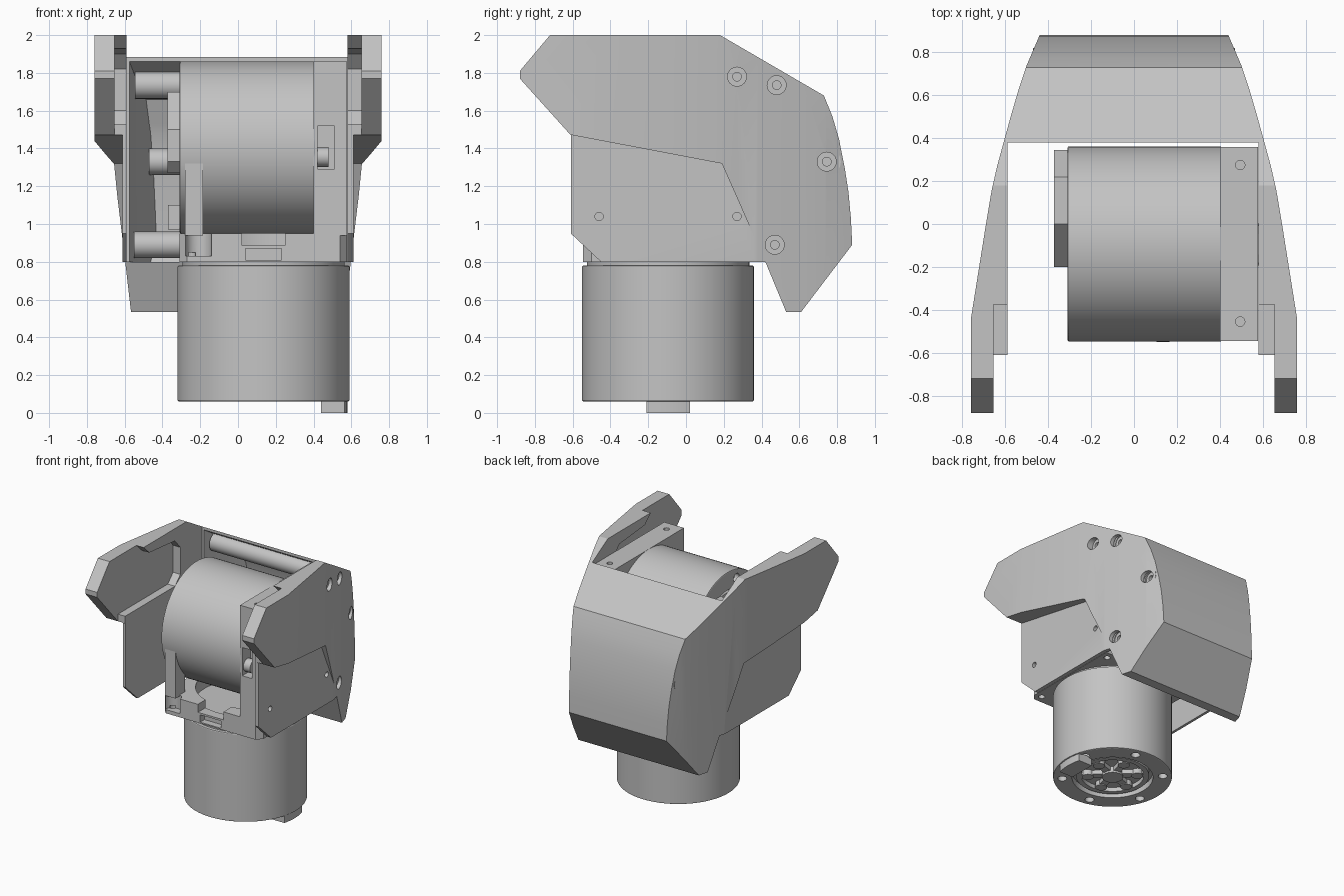
import bpy, bmesh, math
from mathutils import Matrix, Vector

if "Cube" in bpy.data.objects:
    bpy.data.objects.remove(bpy.data.objects["Cube"])

grey = bpy.data.materials.new("satin_grey")
grey.use_nodes = True
COLOUR = (0.55, 0.55, 0.55, 1)
grey.diffuse_color = COLOUR
grey.node_tree.nodes["Principled BSDF"].inputs["Base Color"].default_value = COLOUR

AXIS_X = Matrix.Rotation(math.pi / 2, 4, 'Y')


def finish(name, bm):
    bmesh.ops.recalc_face_normals(bm, faces=bm.faces)
    mesh = bpy.data.meshes.new(name)
    bm.to_mesh(mesh)
    bm.free()
    mesh.materials.append(grey)
    ob = bpy.data.objects.new(name, mesh)
    bpy.context.collection.objects.link(ob)
    return ob


def prism(name, pts, axis, a, b):
    """Extrude a profile: (y, z) points along x, or (x, y) points along z."""
    bm = bmesh.new()
    place = (lambda p, t: (t, *p)) if axis == 'X' else (lambda p, t: (*p, t))
    rings = [[bm.verts.new(place(p, t)) for p in pts] for t in (a, b)]
    for ring in rings:
        bm.faces.new(ring)
    n = len(pts)
    for i in range(n):
        j = (i + 1) % n
        bm.faces.new((rings[0][i], rings[0][j], rings[1][j], rings[1][i]))
    return finish(name, bm)


def box(name, x, y, z):
    return prism(name, [(x[0], y[0]), (x[1], y[0]), (x[1], y[1]), (x[0], y[1])], 'Z', *z)


def rod(name, centre, r, a, b, axis='X', n=32):
    circle = [(centre[0] + r * math.cos(2 * math.pi * i / n),
               centre[1] + r * math.sin(2 * math.pi * i / n)) for i in range(n)]
    return prism(name, circle, axis, a, b)


def combine(ob, tool, op='DIFFERENCE'):
    mod = ob.modifiers.new("shape", 'BOOLEAN')
    mod.operation, mod.object, mod.solver = op, tool, 'EXACT'
    deps = bpy.context.evaluated_depsgraph_get()
    mesh = bpy.data.meshes.new_from_object(ob.evaluated_get(deps))
    ob.modifiers.clear()
    ob.data = mesh
    bpy.data.objects.remove(tool)


# Shell: plan outline crossed with the side outline
half = [(0.76, -0.9), (0.76, -0.44), (0.69, 0.0), (0.663, 0.16), (0.638, 0.27),
        (0.608, 0.38), (0.575, 0.5), (0.54, 0.62), (0.5, 0.74), (0.44, 0.88), (0.435, 0.9)]
plan = half + [(-x, y) for x, y in reversed(half)]
side = [(-0.88, 1.81), (-0.72, 2), (0.18, 2), (0.73, 1.68), (0.775, 1.57), (0.81, 1.45),
        (0.84, 1.3), (0.86, 1.17), (0.873, 1.03), (0.88, 0.89), (0.61, 0.535), (0.53, 0.535),
        (0.42, 0.8), (-0.45, 0.8), (-0.61, 0.95), (-0.61, 1.47), (-0.88, 1.77)]
shell = prism("shell", plan, 'Z', 0.4, 2.1)
combine(shell, prism("cutter", side, 'X', -1, 1), 'INTERSECT')

# Channel for the drives, and the hollow behind it
combine(shell, box("cutter", (-0.59, 0.58), (-1, 0.38), (0.3, 2.2)))
inner = [(0.575, 0.3), (0.575, 0.38), (0.545, 0.5), (0.51, 0.62), (0.47, 0.74), (0.425, 0.86)]
hollow = prism("cutter", inner + [(-x, y) for x, y in reversed(inner)], 'Z', 0.7, 1.95)
combine(hollow, prism("cutter", [
    (0.3, 0.8), (0.76, 0.8), (0.84, 0.91), (0.83, 1.03), (0.8, 1.28), (0.76, 1.48),
    (0.69, 1.66), (0.38, 1.86), (0.3, 1.86)], 'X', -1, 1), 'INTERSECT')
combine(shell, hollow)

# Stepped-in lower cheeks, and pockets inside the arms
step = [(-0.7, 1.489), (0.19, 1.32), (0.38, 0.89), (0.42, 0.75), (-0.7, 0.75)]
pocket = [(-0.95, 1.53), (0.03, 1.53), (0.1, 1.6), (0.1, 1.82), (0.03, 1.9), (-0.3, 1.93),
          (-0.48, 2.1), (-0.95, 2.1)]
for s in (1, -1):
    combine(shell, prism("cutter", step, 'X', s * 0.612, s * 0.95))
    combine(shell, prism("cutter", pocket, 'X', s * 0.5, s * 0.655))
    combine(shell, box("cutter", sorted((s * 0.5, s * 0.655)), (-1, -0.611), (1.3, 1.6)))

# Cross posts inside the hollow
for centre, r, reach in (((0.48, 1.735), 0.072, 0.545), ((0.75, 1.33), 0.07, 0.47),
                         ((0.47, 0.89), 0.07, 0.55)):
    combine(shell, rod("post", centre, r, -reach, reach), 'UNION')

# Screw seats on the left cheek
for centre, surface in (((0.27, 1.78), 0.638), ((0.48, 1.735), 0.58),
                        ((0.745, 1.33), 0.498), ((0.47, 0.89), 0.583)):
    combine(shell, rod("cutter", centre, 0.05, surface - 0.04, 0.9))
    combine(shell, rod("cutter", centre, 0.023, surface - 0.13, 0.9, n=16))
for y in (-0.46, 0.27):
    combine(shell, rod("cutter", (y, 1.04), 0.022, 0.5, 0.9, n=16))


def drive(name, matrix, length):
    """Round drive; its detailed output face lies on the local z = 0 plane."""
    R = 0.455
    parts = []
    body = rod(name + "_body", (0, 0), R, 0, length, 'Z', 96)
    bev = body.modifiers.new("edge", 'BEVEL')
    bev.width, bev.segments, bev.limit_method = 0.008, 2, 'ANGLE'
    bev.angle_limit = math.radians(40)
    combine(body, rod("cutter", (0, 0), 0.31, -0.1, 0.05, 'Z', 64))
    for i in range(6):
        a = math.pi * i / 3 + 0.3
        c, s = math.cos(a), math.sin(a)
        combine(body, rod("cutter", (0.385 * c, 0.385 * s), 0.035, -0.1, 0.04, 'Z', 20))
        spoke = box(name + "_spoke", (0.05, 0.27), (-0.03, 0.03), (0.015, 0.06))
        spoke.data.transform(Matrix.Rotation(a, 4, 'Z'))
        parts.append(spoke)
        parts.append(rod(name + "_pin", (0.19 * c, 0.19 * s), 0.045, 0.008, 0.055, 'Z', 20))
    parts.append(rod(name + "_hub", (0, 0), 0.08, 0, 0.06, 'Z', 32))
    rim = rod(name + "_rim", (0, 0), 0.28, 0.015, 0.06, 'Z', 64)
    combine(rim, rod("cutter", (0, 0), 0.24, -0.1, 0.2, 'Z', 64))
    for ob in parts + [rim, body]:
        ob.data.transform(matrix)


drive("lower_drive", Matrix.Translation((0.135, -0.095, 0.06)), 0.72)
drive("upper_drive", Matrix.Translation((-0.31, -0.093, 1.405)) @ AXIS_X, 0.72)

# Cable tab under the lower drive
tab = rod("lower_tab", (0.135, -0.095), 0.445, 0, 0.07, 'Z', 96)
combine(tab, box("cutter", (0.44, 0.7), (-0.21, 0.02), (-0.1, 0.2)), 'INTERSECT')

# End fittings on the upper drive
prism("upper_end_fitting", [(-0.2, 1.33), (-0.14, 1.27), (0.2, 1.27), (0.345, 1.4),
                            (0.345, 1.5), (0.22, 1.7), (0.0, 1.7), (-0.2, 1.5)],
      'X', -0.372, -0.305)
box("upper_tab", (-0.37, -0.305), (-0.2, 0.02), (0.97, 1.1))

# Base bracket between the drives
base = prism("base_bracket", [(-0.31, -0.5), (-0.27, -0.545), (0.54, -0.545), (0.578, -0.5),
                              (0.578, 0.36), (-0.27, 0.36), (-0.31, 0.32)], 'Z', 0.8, 0.95)
combine(base, rod("cutter", (0.135, -0.095), 0.37, 0.84, 1.1, 'Z', 64))
combine(base, rod("cutter", (-0.21, -0.55), 0.07, 0.83, 1.1, 'Z'))
combine(base, box("cutter", (0.02, 0.25), (-0.7, -0.3), (0.885, 1.1)))
combine(base, box("cutter", (0.04, 0.23), (-0.7, -0.49), (0.81, 0.87)))
for x in (-0.25, 0.52):
    for y in (-0.48, 0.3):
        combine(base, rod("cutter", (x, y), 0.025, 0.7, 0.85, 'Z', 16))
rod("collar", (0.135, -0.095), 0.43, 0.77, 0.81, 'Z', 64)
box("front_leg", (-0.28, -0.185), (-0.54, -0.42), (0.94, 1.33))

# Side bracket carrying the upper drive
bracket = box("side_bracket", (0.4, 0.578), (-0.545, 0.36), (0.94, 1.86))
combine(bracket, box("cutter", (0.42, 0.51), (-0.7, -0.44), (1.29, 1.52)))
for y in (-0.455, 0.275):
    combine(bracket, rod("cutter", (0.495, y), 0.022, 1.7, 2, 'Z', 16))
rod("cable_plug", (-0.48, 1.355), 0.052, 0.42, 0.48)

# Smooth the round surfaces, keep the edges crisp
for ob in bpy.context.scene.objects:
    ob.select_set(ob.type == 'MESH')
    if ob.type == 'MESH':
        bpy.context.view_layer.objects.active = ob
bpy.ops.object.shade_smooth_by_angle(angle=math.radians(20))
